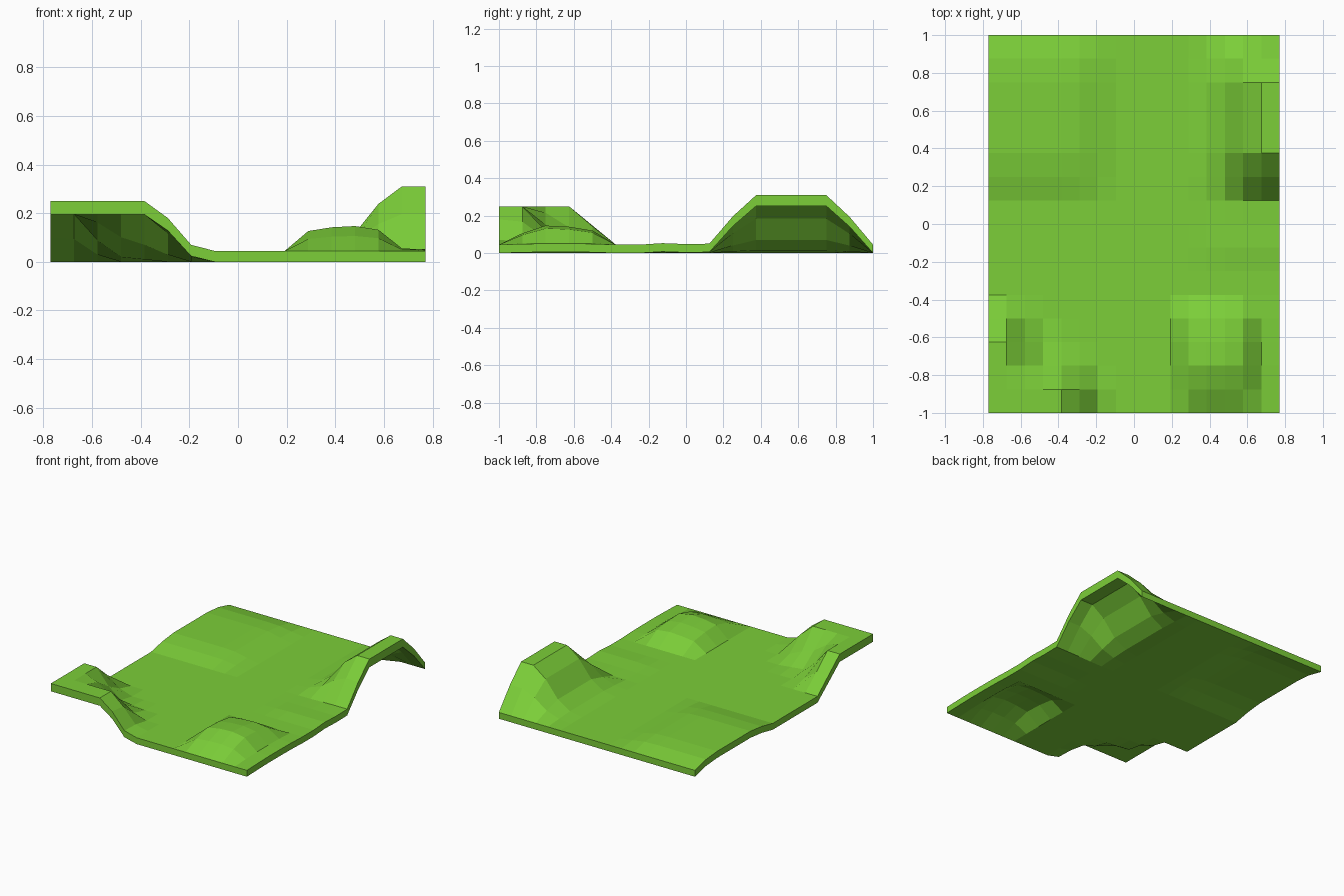
import bpy, bmesh

if "Cube" in bpy.data.objects:
    bpy.data.objects.remove(bpy.data.objects["Cube"])

N = 16                      # cells along each side
W, L, T = 0.77, 1.0, 0.045  # half width, half length, slab thickness


def mound(xs, i0, ys, j0, height):
    """Hill from an x profile and a y profile starting at grid node i0, j0."""
    for i, a in enumerate(xs):
        for j, b in enumerate(ys):
            h[i0 + i][j0 + j] += a * b * height


h = [[0.0] * (N + 1) for _ in range(N + 1)]

# tall hill on the right edge towards the back
mound([.06, .28, .73, 1, 1], 12, [.02, .57, 1, 1, 1, 1, .56], 9, 0.265)
# round hill at front right
mound([.8, .95, 1, .85, .1, .06], 11, [.6, 1, .94, .74], 1, 0.102)
# low swell at back left
mound([1, 1, 1, 1, 1, .9, .4], 0, [.65, 1, 1, 1, 1, .75], 10, 0.04)
# faint ridge at the right side
mound([.5, 1, 1, 1, 1], 12, [1, .4], 7, 0.008)
# stepped plateau at front left
plateau = [
    [1, 1, 1, 1, 1, .66, .12],
    [1, 1, 1, 1, 1, .60, .10],
    [1, 1, .83, .52, .36, .15, 0],
    [1, 1, .45, .10, .05, 0, 0],
    [.5, .48, .15, 0, 0, 0, 0],
]
for j, row in enumerate(plateau):
    for i, v in enumerate(row):
        h[i][j] += v * 0.205

# terrain slab: top and bottom grids joined by side walls
bm = bmesh.new()


def layer(z):
    return [[bm.verts.new((-W + 2 * W * i / N, -L + 2 * L * j / N, z(h[i][j])))
             for j in range(N + 1)] for i in range(N + 1)]


top = layer(lambda v: v + T)
bot = layer(lambda v: v * 0.95)
for i in range(N):
    for j in range(N):
        for g in (top, bot):
            bm.faces.new((g[i][j], g[i + 1][j], g[i + 1][j + 1], g[i][j + 1]))
for k in range(N):
    for e in (0, N):
        bm.faces.new((top[k][e], top[k + 1][e], bot[k + 1][e], bot[k][e]))
        bm.faces.new((top[e][k], top[e][k + 1], bot[e][k + 1], bot[e][k]))
bmesh.ops.recalc_face_normals(bm, faces=bm.faces)

mesh = bpy.data.meshes.new("grass_terrain")
bm.to_mesh(mesh)
bm.free()
terrain = bpy.data.objects.new("grass_terrain", mesh)
bpy.context.collection.objects.link(terrain)

mat = bpy.data.materials.new("grass_green")
mat.diffuse_color = (0.20, 0.62, 0.04, 1)
mat.use_nodes = True
mat.node_tree.nodes["Principled BSDF"].inputs["Base Color"].default_value = mat.diffuse_color
mesh.materials.append(mat)
